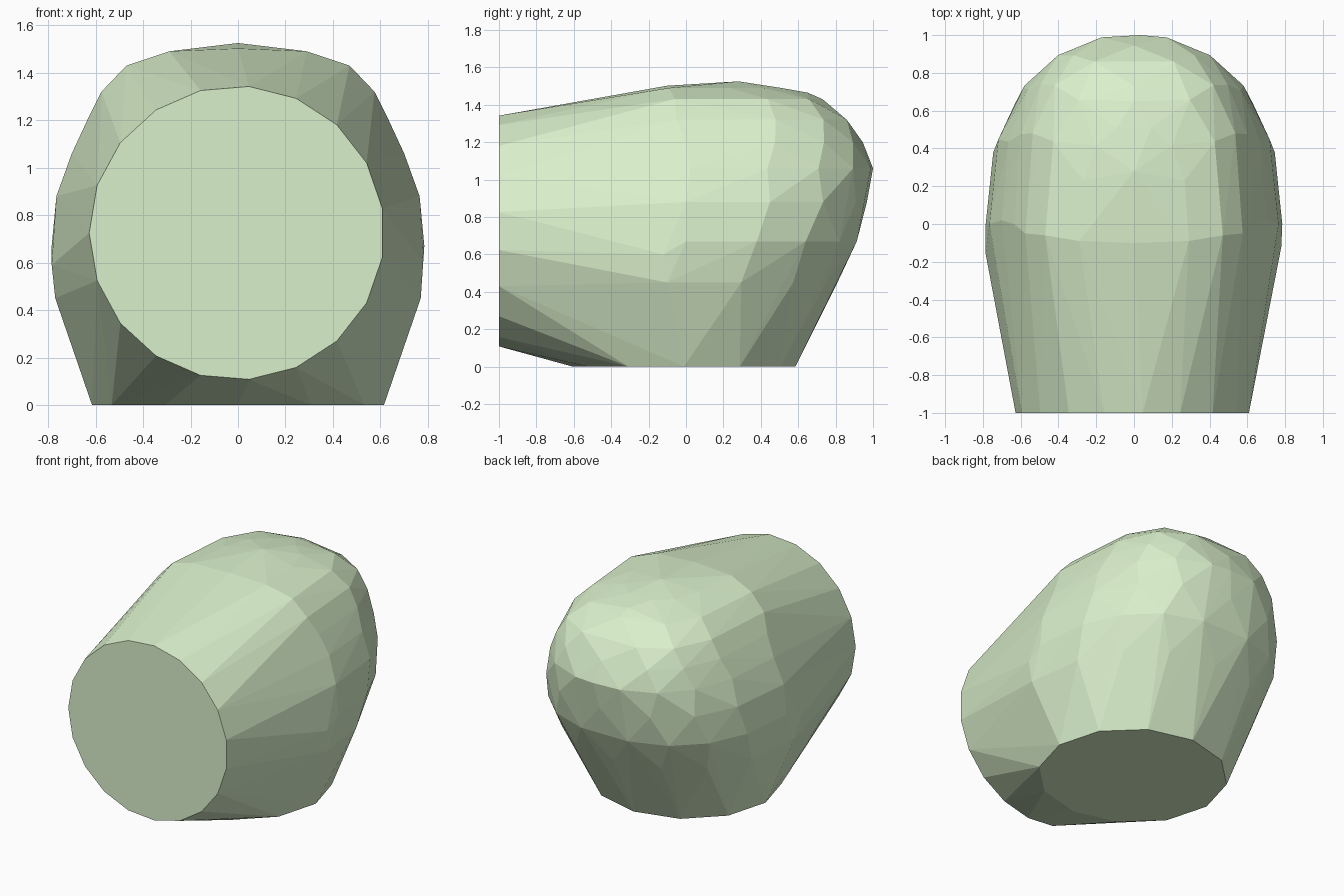
import bpy, bmesh
from math import sin, cos, pi, radians, copysign

if "Cube" in bpy.data.objects:
    bpy.data.objects.remove(bpy.data.objects["Cube"])

bm = bmesh.new()

# Flat round front face
for i in range(19):
    a = 2 * pi * (i + 0.25) / 19 - pi / 2
    bm.verts.new((0.622 * cos(a) - 0.005, -1, 0.725 + 0.619 * sin(a)))

# Flat round base
for i in range(12):
    a = 2 * pi * i / 12
    bm.verts.new((0.615 * cos(a), -0.01 + 0.595 * sin(a), 0))

# Bulging rear: stacked blunt half-ellipses
# (height, half width, centre y, back y, bluntness)
rows = [
    (0.45, 0.77, -0.10, 0.81, 2.3),
    (0.67, 0.785, 0.0, 0.925, 2.4),
    (0.88, 0.765, 0.0, 0.967, 2.5),
    (1.06, 0.70, 0.02, 1.0, 2.5),
    (1.20, 0.635, 0.0, 0.945, 2.8),
    (1.32, 0.575, -0.05, 0.875, 3.0),
    (1.43, 0.47, -0.06, 0.73, 3.0),
    (1.49, 0.29, -0.09, 0.52, 2.6),
]
for k, (z, w, yc, yb, p) in enumerate(rows):
    n = (9 if k % 2 else 8) - (2 if k > 4 else 0)
    for i in range(n + 1):
        a = pi * i / n
        c, s = cos(a), max(sin(a), 0)
        bm.verts.new((w * copysign(abs(c) ** (2 / p), c),
                      yc + (yb - yc) * s ** (2 / p), z))

# Crown, rear tip and widest side points
for p in [(0, -0.1, 1.502), (0, 0.28, 1.525), (0, 0.65, 1.465), (0.03, 1.0, 1.06),
          (-0.785, -0.16, 0.59), (0.78, -0.12, 0.6)]:
    bm.verts.new(p)

# Wrap everything in one faceted convex skin
hull = bmesh.ops.convex_hull(bm, input=bm.verts[:])
spare = {g for g in hull["geom_interior"] + hull["geom_unused"]
         if isinstance(g, bmesh.types.BMVert)}
bmesh.ops.delete(bm, geom=list(spare), context="VERTS")
bmesh.ops.dissolve_limit(bm, angle_limit=radians(0.5),
                         verts=bm.verts[:], edges=bm.edges[:])
bmesh.ops.recalc_face_normals(bm, faces=bm.faces[:])

mesh = bpy.data.meshes.new("rounded_body")
bm.to_mesh(mesh)
bm.free()
body = bpy.data.objects.new("rounded_body", mesh)
bpy.context.collection.objects.link(body)

# Pale green
mat = bpy.data.materials.new("pale_green")
mat.diffuse_color = (0.70, 0.87, 0.60, 1)
mat.use_nodes = True
mat.node_tree.nodes["Principled BSDF"].inputs["Base Color"].default_value = mat.diffuse_color
mesh.materials.append(mat)
